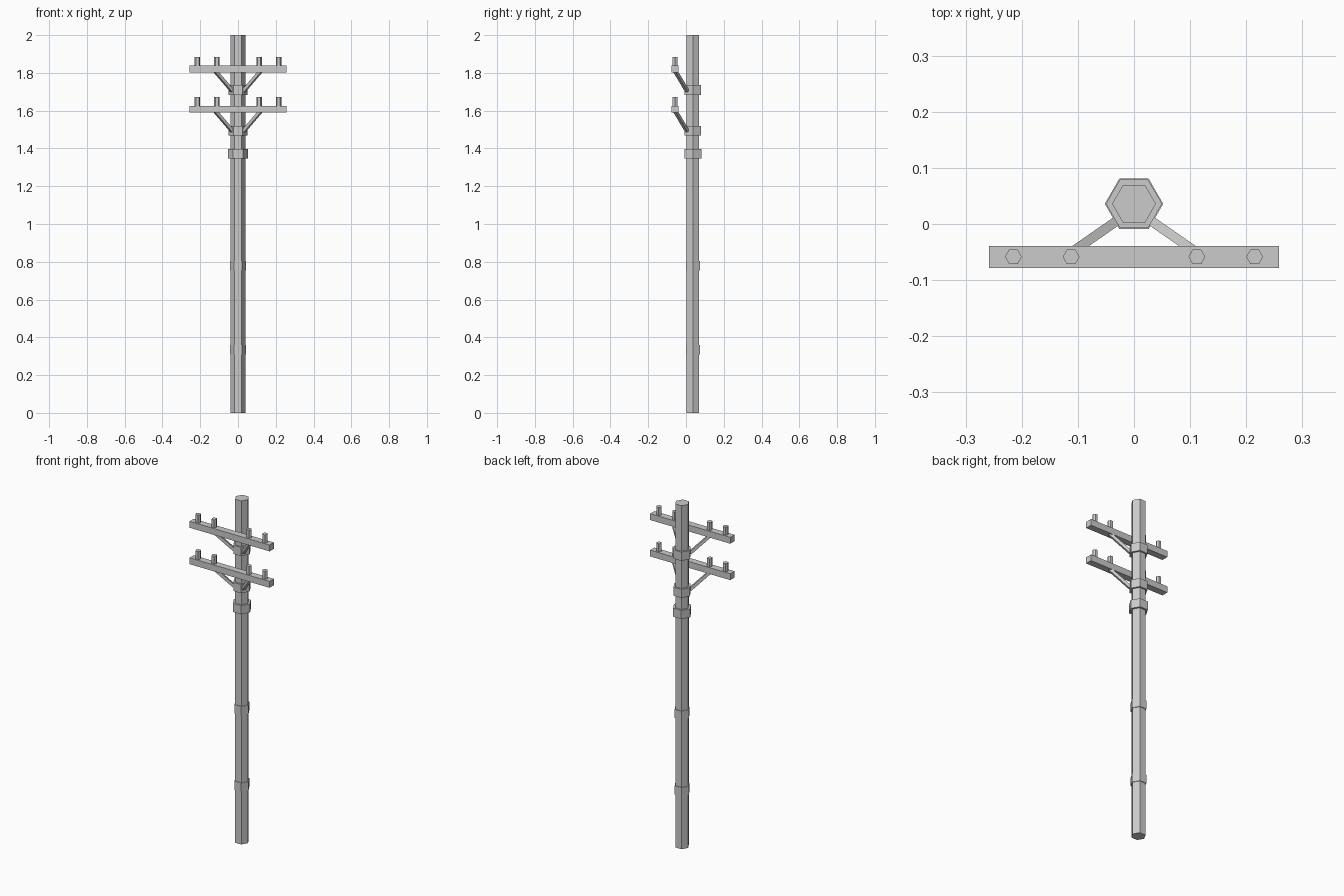
import bpy, bmesh, math
from mathutils import Vector

if "Cube" in bpy.data.objects:
    bpy.data.objects.remove(bpy.data.objects["Cube"])

POLE_Y, ARM_Y = 0.036, -0.0585


def make_object(name, bm):
    bmesh.ops.recalc_face_normals(bm, faces=bm.faces)
    mesh = bpy.data.meshes.new(name)
    bm.to_mesh(mesh)
    bm.free()
    obj = bpy.data.objects.new(name, mesh)
    bpy.context.collection.objects.link(obj)
    return obj


def prism(name, ring, offset):
    """Closed solid swept from a ring of points along an offset."""
    bm = bmesh.new()
    face = bm.faces.new([bm.verts.new(p) for p in ring])
    ext = bmesh.ops.extrude_face_region(bm, geom=[face], use_keep_orig=True)
    verts = [g for g in ext["geom"] if isinstance(g, bmesh.types.BMVert)]
    bmesh.ops.translate(bm, verts=verts, vec=offset)
    return make_object(name, bm)


def hex_post(name, x, y, r, z0, z1):
    ring = [(x + r * math.cos(i * math.pi / 3), y + r * math.sin(i * math.pi / 3), z0)
            for i in range(6)]
    return prism(name, ring, (0, 0, z1 - z0))


def bar(name, a, b, w):
    """Square bar between two points."""
    a, b = Vector(a), Vector(b)
    d = (b - a).normalized()
    side = d.cross(Vector((0, 0, 1))).normalized() * w / 2
    up = side.cross(d).normalized() * w / 2
    ring = [a + side + up, a - side + up, a - side - up, a + side - up]
    return prism(name, ring, b - a)


# Pole and its collars
hex_post("pole", 0, POLE_Y, 0.039, 0, 2)
for name, r, z0, z1 in [("lower_band", 0.043, 0.309, 0.36),
                        ("middle_band", 0.043, 0.754, 0.805),
                        ("upper_collar", 0.052, 1.346, 1.396),
                        ("lower_arm_collar", 0.05, 1.468, 1.518),
                        ("upper_arm_collar", 0.05, 1.684, 1.735)]:
    hex_post(name, 0, POLE_Y, r, z0, z1)

# Two crossarms, each with insulator pins and a pair of braces
for level, z in (("lower", 1.589), ("upper", 1.801)):
    ring = [(-0.258, ARM_Y + sy * 0.0195, z + h)
            for sy, h in ((-1, 0), (1, 0), (1, 0.037), (-1, 0.037))]
    prism(level + "_crossarm", ring, (0.516, 0, 0))
    for side, s in (("left", -1), ("right", 1)):
        for place, x in (("inner", 0.112), ("outer", 0.215)):
            hex_post(f"{level}_{side}_{place}_pin", s * x, ARM_Y, 0.015, z + 0.035, z + 0.084)
        bar(f"{level}_{side}_brace", (s * 0.120, ARM_Y + 0.002, z + 0.008),
            (s * 0.030, 0.006, z - 0.097), 0.017)
